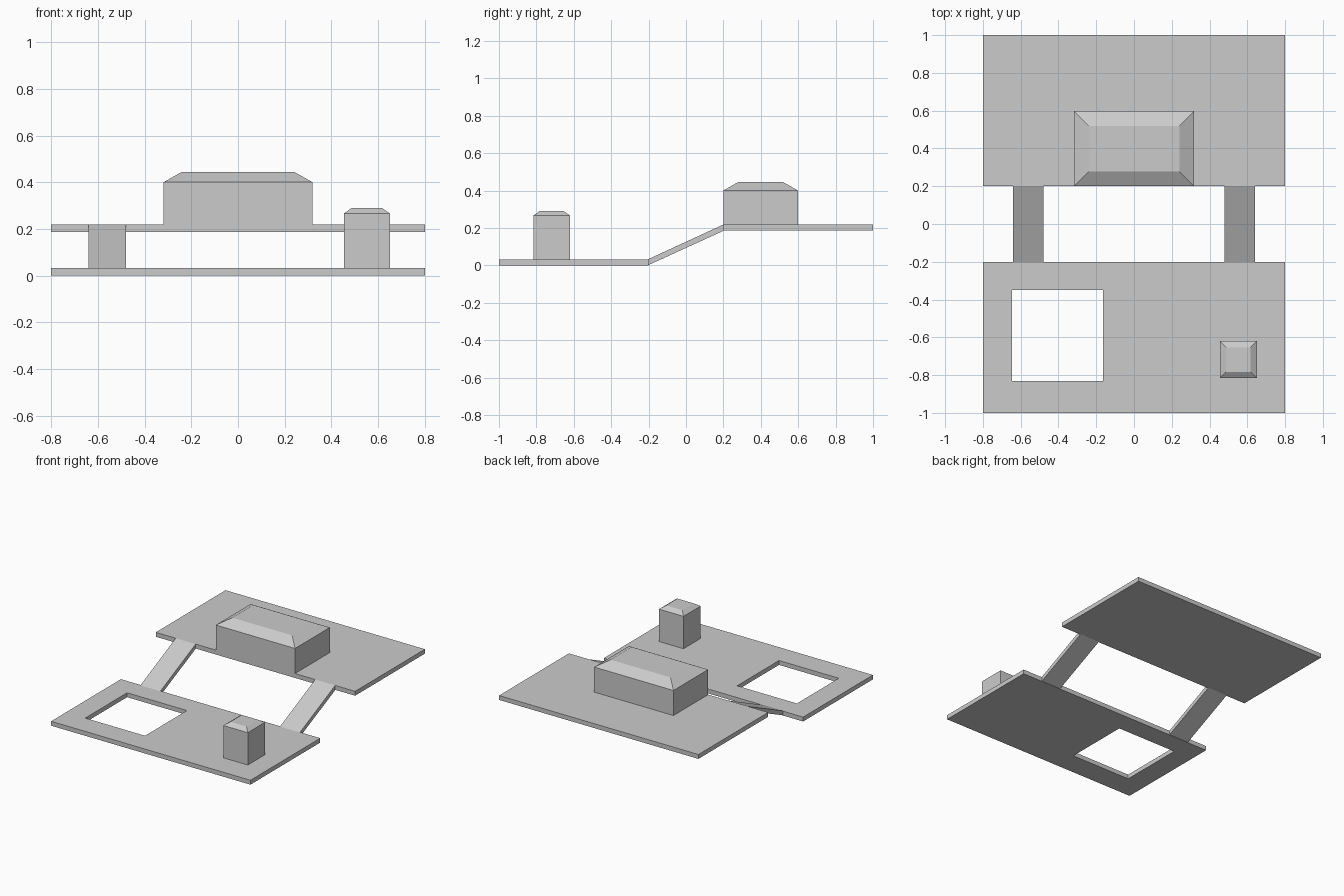
import bpy, bmesh

if "Cube" in bpy.data.objects:
    bpy.data.objects.remove(bpy.data.objects["Cube"])

T = 0.032     # plate thickness
H = 0.187     # underside height of the upper plate


def rect(x0, x1, y0, y1):
    return [(x0, y0), (x1, y0), (x1, y1), (x0, y1)]


def finish(name, bm):
    bmesh.ops.recalc_face_normals(bm, faces=bm.faces[:])
    mesh = bpy.data.meshes.new(name)
    bm.to_mesh(mesh)
    bm.free()
    obj = bpy.data.objects.new(name, mesh)
    bpy.context.collection.objects.link(obj)
    return obj


def stack(name, layers, closed_loop=False):
    """Join rings of four corners; cap the ends, or join last ring to first."""
    bm = bmesh.new()
    rings = [[bm.verts.new(p) for p in ring] for ring in layers]
    pairs = list(zip(rings, rings[1:]))
    if closed_loop:
        pairs.append((rings[-1], rings[0]))
    else:
        bm.faces.new(rings[0])
        bm.faces.new(rings[-1])
    for a, b in pairs:
        for i in range(4):
            j = (i + 1) % 4
            bm.faces.new((a[i], a[j], b[j], b[i]))
    return finish(name, bm)


def at(corners, z):
    return [(x, y, z) for x, y in corners]


def chamfered_block(name, x0, x1, y0, y1, z0, z1, z2, inset):
    base = rect(x0, x1, y0, y1)
    top = rect(x0 + inset, x1 - inset, y0 + inset, y1 - inset)
    stack(name, [at(base, z0), at(base, z1), at(top, z2)])


# Lower plate with its square opening
outer = rect(-0.8, 0.8, -1.0, -0.2)
hole = rect(-0.645, -0.165, -0.83, -0.35)
stack("lower_plate", [at(outer, 0), at(outer, T), at(hole, T), at(hole, 0)], True)

# Upper plate
upper = rect(-0.8, 0.8, 0.2, 1.0)
stack("upper_plate", [at(upper, H), at(upper, H + T)])

# Two sloping ramps joining the plates
for side, name in ((-1, "left_ramp"), (1, "right_ramp")):
    profile = [(-0.205, 0), (0.205, H), (0.2, H + T), (-0.205, T)]
    stack(name, [[(side * x, y, z) for y, z in profile] for x in (0.48, 0.64)])

# Blocks with chamfered tops
chamfered_block("large_block", -0.318, 0.318, 0.2, 0.598, H + T, 0.401, 0.445, 0.078)
chamfered_block("small_block", 0.454, 0.65, -0.816, -0.62, T, 0.267, 0.29, 0.033)
